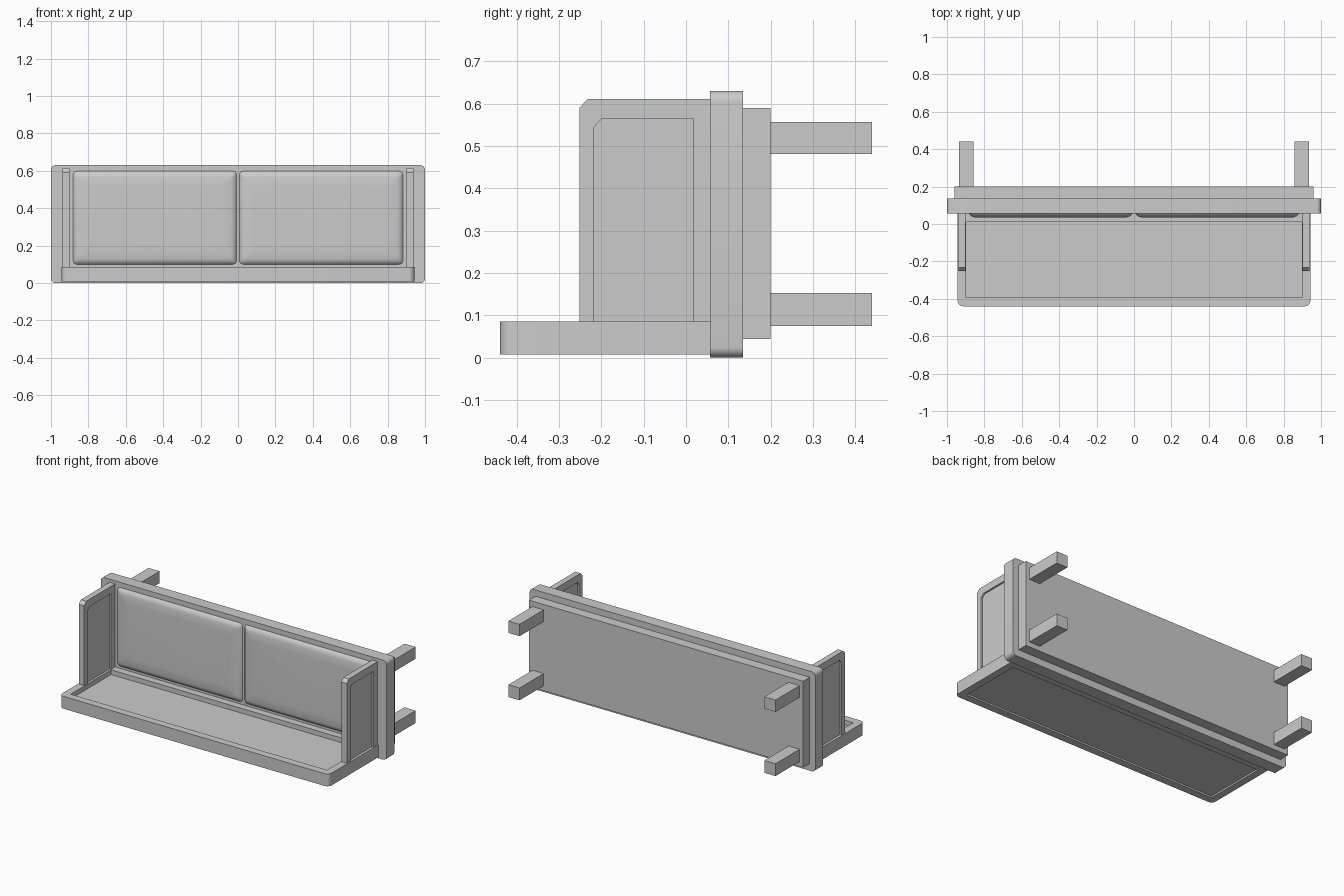
import bpy, bmesh, math
from mathutils import Vector

if "Cube" in bpy.data.objects:
    bpy.data.objects.remove(bpy.data.objects["Cube"])


def rounded_rect(a0, a1, b0, b1, radii, seg=6):
    """Outline counter-clockwise from (a0,b0); one radius per corner, 0 = sharp."""
    corners = [(a0, b0, 1, 1, 180), (a1, b0, -1, 1, 270), (a1, b1, -1, -1, 0), (a0, b1, 1, -1, 90)]
    pts = []
    for (a, b, sa, sb, start), r in zip(corners, radii):
        if r == 0:
            pts.append((a, b))
            continue
        for i in range(seg + 1):
            t = math.radians(start + 90 * i / seg)
            pts.append((a + sa * r + r * math.cos(t), b + sb * r + r * math.sin(t)))
    return pts


def finish(name, bm, smooth=False):
    bmesh.ops.recalc_face_normals(bm, faces=bm.faces)
    me = bpy.data.meshes.new(name)
    bm.to_mesh(me)
    bm.free()
    ob = bpy.data.objects.new(name, me)
    bpy.context.collection.objects.link(ob)
    if smooth:
        smooth_by_angle(ob)
    return ob


def smooth_by_angle(ob):
    bpy.ops.object.select_all(action='DESELECT')
    ob.select_set(True)
    bpy.context.view_layer.objects.active = ob
    bpy.ops.object.shade_smooth_by_angle(angle=math.radians(35))


def prism(name, pts, place, depth, smooth=False):
    """Extrude an outline; place(a, b) gives its 3D point, depth is a vector."""
    bm = bmesh.new()
    face = bm.faces.new([bm.verts.new(place(a, b)) for a, b in pts])
    new = bmesh.ops.extrude_face_region(bm, geom=[face])['geom']
    bmesh.ops.translate(bm, vec=Vector(depth), verts=[v for v in new if isinstance(v, bmesh.types.BMVert)])
    return finish(name, bm, smooth)


def box(name, x0, x1, y0, y1, z0, z1):
    return prism(name, [(x0, y0), (x1, y0), (x1, y1), (x0, y1)],
                 lambda a, b: (a, b, z0), (0, 0, z1 - z0))


# Seat frame slab with rounded corners, and the base behind it
prism("seat_frame", rounded_rect(-1, 1, 0, 0.63, [0.025] * 4),
      lambda a, b: (a, 0.057, b), (0, 0.078, 0), True)
box("seat_base", -0.96, 0.96, 0.135, 0.2, 0.044, 0.59)

# Backrest: a rail ring around a thin recessed panel
cu = bpy.data.curves.new("backrest_frame", 'CURVE')
cu.dimensions, cu.fill_mode, cu.extrude = '2D', 'BOTH', 0.039
rings = [rounded_rect(-0.943, 0.943, -0.44, 0.057, [0.03, 0.03, 0, 0]),
         rounded_rect(-0.897, 0.897, -0.392, 0.012, [0] * 4)]
for ring in rings:
    sp = cu.splines.new('POLY')
    sp.points.add(len(ring) - 1)
    for p, (a, b) in zip(sp.points, ring):
        p.co = (a, b, 0, 1)
    sp.use_cyclic_u = True
frame = bpy.data.objects.new("backrest_frame", cu)
frame.location.z = 0.046
bpy.context.collection.objects.link(frame)
frame.select_set(True)
bpy.context.view_layer.objects.active = frame
bpy.ops.object.convert(target='MESH')
smooth_by_angle(bpy.context.object)
box("backrest_panel", -0.91, 0.91, -0.4, 0.02, 0.017, 0.055)

# Arms: open-bottomed chamfered frame around a recessed panel
arm_outline = [(-0.252, 0.085), (-0.252, 0.59), (-0.232, 0.611), (0.057, 0.611), (0.057, 0.085),
               (0.016, 0.085), (0.016, 0.565), (-0.198, 0.565), (-0.217, 0.545), (-0.217, 0.085)]
panel_outline = [(-0.217, 0.085), (-0.217, 0.545), (-0.198, 0.565), (0.016, 0.565), (0.016, 0.085)]
for side, s in (("left", -1), ("right", 1)):
    prism(f"arm_frame_{side}", arm_outline, lambda a, b: (s * 0.9, a, b), (s * 0.038, 0, 0))
    prism(f"arm_panel_{side}", panel_outline, lambda a, b: (s * 0.911, a, b), (s * 0.016, 0, 0))

    # Seat cushions: stacked rounded outlines stepping in towards the crown
    bm = bmesh.new()
    loops = []
    for inset, y in ((0, 0.062), (0, 0.056), (0.006, 0.048), (0.016, 0.04), (0.03, 0.036), (0.08, 0.034)):
        pts = rounded_rect(0.008 + inset, 0.882 - inset, 0.1 + inset, 0.598 - inset, [0.02] * 4, 4)
        loops.append([bm.verts.new((s * a, y, b)) for a, b in pts])
    n = len(loops[0])
    for lo, hi in zip(loops, loops[1:]):
        for i in range(n):
            j = (i + 1) % n
            bm.faces.new((lo[i], lo[j], hi[j], hi[i]))
    bm.faces.new(loops[0])
    bm.faces.new(loops[-1])
    finish(f"seat_cushion_{side}", bm, True)

    # Legs
    for level, z0, z1 in (("lower", 0.075, 0.153), ("upper", 0.481, 0.556)):
        xa, xb = sorted((s * 0.857, s * 0.935))
        box(f"leg_{level}_{side}", xa, xb, 0.2, 0.44, z0, z1)
